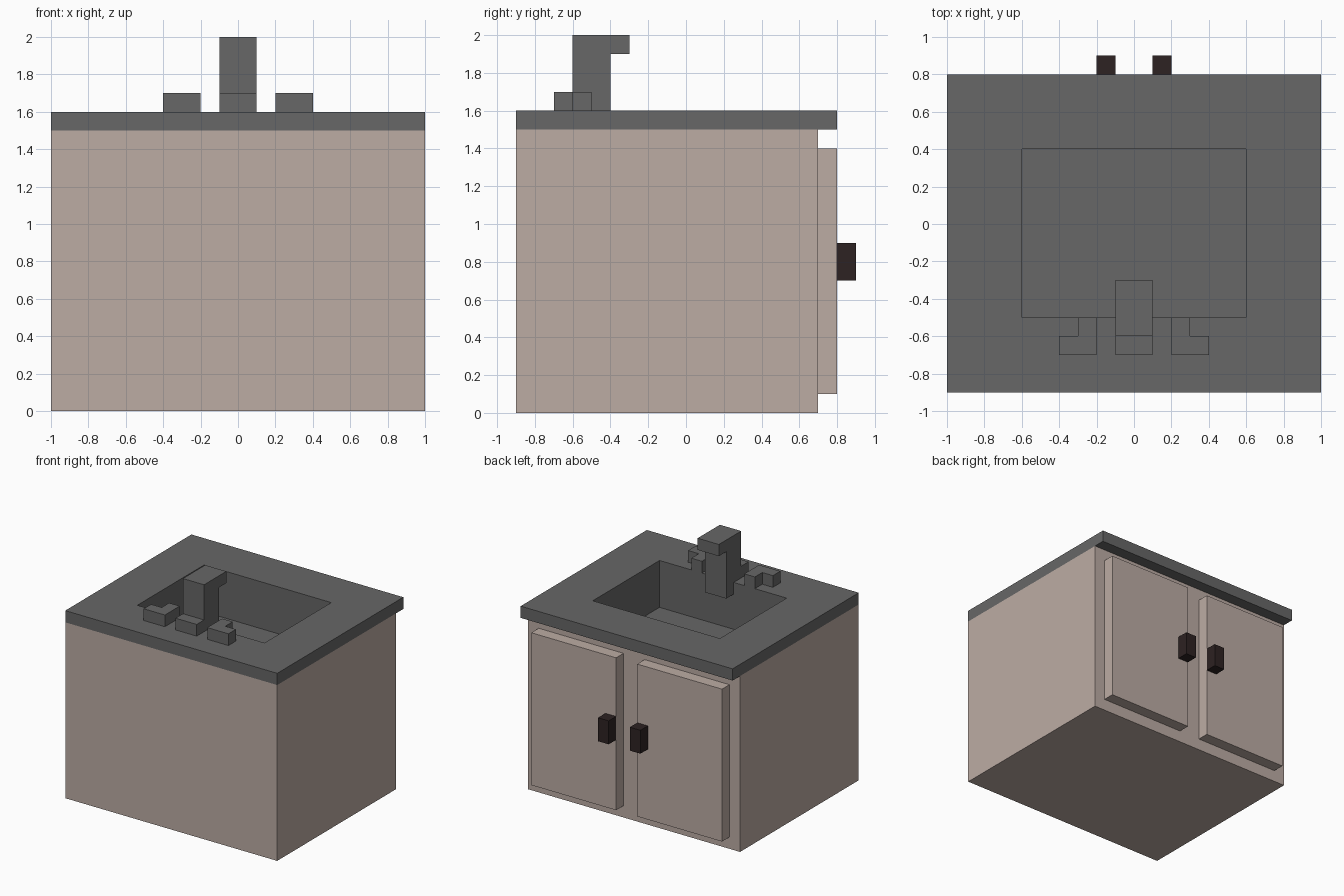
import bpy, bmesh
from mathutils import Vector

old = bpy.data.objects.get("Cube")
if old:
    bpy.data.objects.remove(old, do_unlink=True)


def material(name, hex_colour):
    lin = []
    for i in (0, 2, 4):
        c = int(hex_colour[i:i + 2], 16) / 255
        lin.append(c / 12.92 if c <= 0.04045 else ((c + 0.055) / 1.055) ** 2.4)
    m = bpy.data.materials.new(name)
    m.use_nodes = True
    m.diffuse_color = (*lin, 1)
    m.node_tree.nodes["Principled BSDF"].inputs["Base Color"].default_value = (*lin, 1)
    return m


wood = material("pale_brown_wood", "BCACA4")
grey = material("grey_stone", "676767")
dark = material("dark_brown", "2D2222")


def finish(name, bm, mat, recalc=True):
    if recalc:
        bmesh.ops.recalc_face_normals(bm, faces=bm.faces[:])
    me = bpy.data.meshes.new(name)
    bm.to_mesh(me)
    bm.free()
    me.materials.append(mat)
    ob = bpy.data.objects.new(name, me)
    bpy.context.collection.objects.link(ob)
    return ob


def prism(name, points, offset, mat):
    """Extrude a flat outline along an offset vector."""
    bm = bmesh.new()
    face = bm.faces.new([bm.verts.new(p) for p in points])
    ext = bmesh.ops.extrude_face_region(bm, geom=[face], use_keep_orig=True)
    verts = [g for g in ext["geom"] if isinstance(g, bmesh.types.BMVert)]
    bmesh.ops.translate(bm, verts=verts, vec=Vector(offset))
    return finish(name, bm, mat)


def rect(x, y0, y1, z):
    return [(-x, y0, z), (x, y0, z), (x, y1, z), (-x, y1, z)]


def box(name, x0, x1, y0, y1, z0, z1, mat):
    pts = [(x0, y0, z0), (x1, y0, z0), (x1, y1, z0), (x0, y1, z0)]
    return prism(name, pts, (0, 0, z1 - z0), mat)


# Cabinet body, open at the top so the basin can hang inside
bm = bmesh.new()
low = [bm.verts.new(p) for p in rect(1, -0.9, 0.7, 0)]
top = [bm.verts.new(p) for p in rect(1, -0.9, 0.7, 1.5)]
bm.faces.new(low[::-1])
for i in range(4):
    j = (i + 1) % 4
    bm.faces.new((low[i], low[j], top[j], top[i]))
finish("cabinet", bm, wood, recalc=False)

# Countertop with sunken basin, one closed shell from basin underside to basin floor
bm = bmesh.new()
rings = [[bm.verts.new(p) for p in r] for r in (
    rect(0.62, -0.52, 0.42, 1.18),
    rect(0.62, -0.52, 0.42, 1.5),
    rect(1, -0.9, 0.8, 1.5),
    rect(1, -0.9, 0.8, 1.6),
    rect(0.6, -0.5, 0.4, 1.6),
    rect(0.6, -0.5, 0.4, 1.2))]
for a, b in zip(rings, rings[1:]):
    for i in range(4):
        j = (i + 1) % 4
        bm.faces.new((a[i], a[j], b[j], b[i]))
bm.faces.new(rings[0][::-1])
bm.faces.new(rings[-1])
finish("countertop_basin", bm, grey)

# Faucet: foot, column and spout as one side profile
profile = [(-0.7, 1.6), (-0.7, 1.7), (-0.6, 1.7), (-0.6, 2), (-0.3, 2), (-0.3, 1.9),
           (-0.4, 1.9), (-0.4, 1.5), (-0.5, 1.5), (-0.5, 1.6)]
prism("faucet", [(-0.1, y, z) for y, z in profile], (0.2, 0, 0), grey)

# Paired parts: L-shaped taps, doors and door handles
tap = [(0.2, -0.7), (0.4, -0.7), (0.4, -0.6), (0.3, -0.6), (0.3, -0.5), (0.2, -0.5)]
for side, s in (("left", 1), ("right", -1)):
    prism(side + "_tap", [(s * x, y, 1.6) for x, y in tap], (0, 0, 0.1), grey)
    box(side + "_door", s * 0.1, s * 0.9, 0.7, 0.8, 0.1, 1.4, wood)
    box(side + "_door_handle", s * 0.1, s * 0.2, 0.8, 0.9, 0.7, 0.9, dark)
